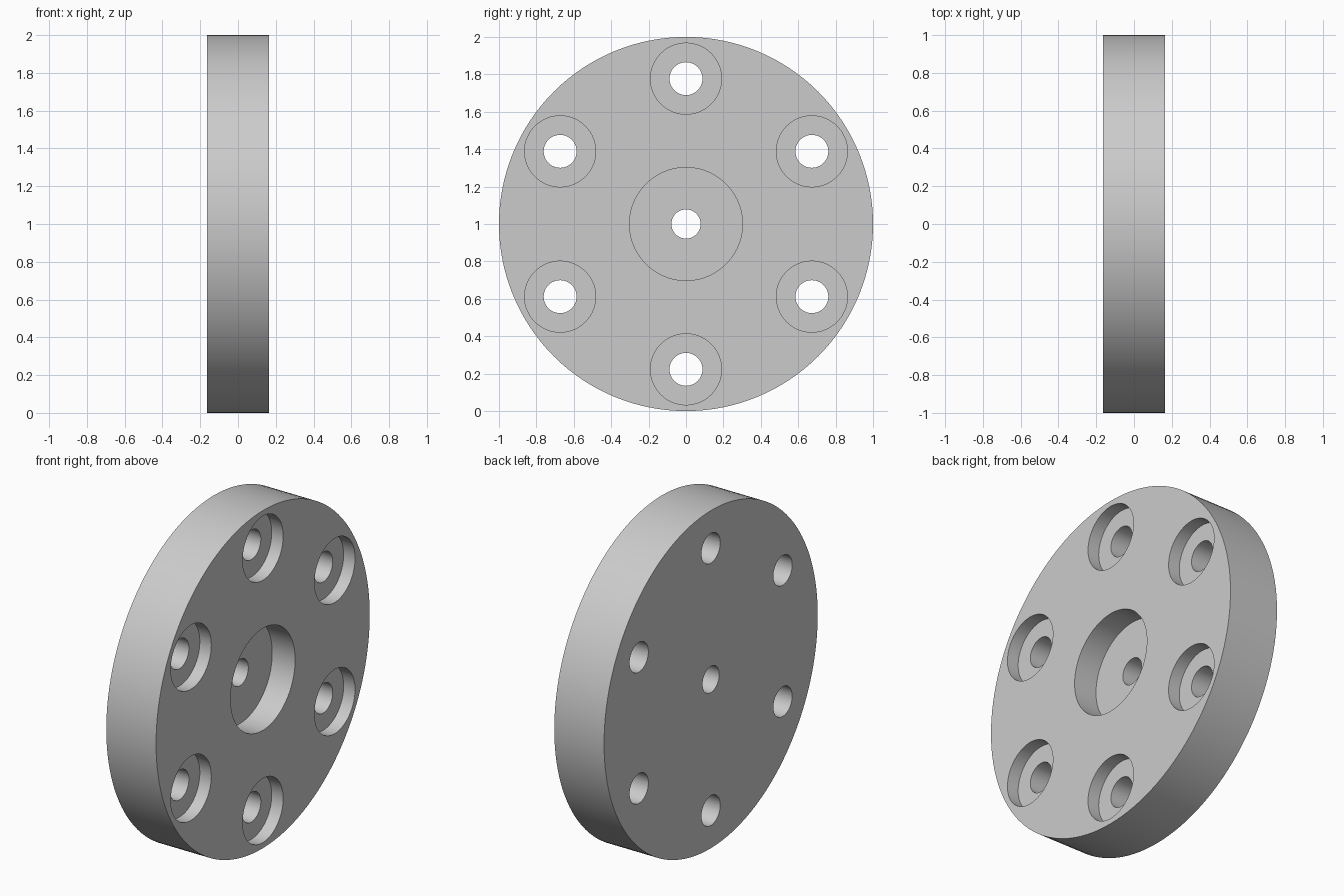
import bpy, bmesh, math
from mathutils import Matrix, Vector

cube = bpy.data.objects.get("Cube")
if cube:
    bpy.data.objects.remove(cube, do_unlink=True)

HALF = 0.163           # half the plate thickness
BOLT_CIRCLE = 0.777
CENTRE = (0.0, 1.0)    # plate centre in y, z
bolts = [(BOLT_CIRCLE * math.sin(a), 1 + BOLT_CIRCLE * math.cos(a))
         for a in (math.radians(60 * i) for i in range(6))]

steel = bpy.data.materials.new("plain grey")
steel.use_nodes = True
grey = (0.6, 0.6, 0.6, 1)
steel.diffuse_color = grey
steel.node_tree.nodes["Principled BSDF"].inputs["Base Color"].default_value = grey


def cylinders(name, specs):
    """One object holding cylinders along x: (centre, radius, x start, x end, sides)."""
    bm = bmesh.new()
    for (y, z), radius, x0, x1, sides in specs:
        place = Matrix.Translation(Vector(((x0 + x1) / 2, y, z))) @ Matrix.Rotation(math.pi / 2, 4, 'Y')
        bmesh.ops.create_cone(bm, cap_ends=True, segments=sides, radius1=radius,
                              radius2=radius, depth=x1 - x0, matrix=place)
    mesh = bpy.data.meshes.new(name)
    bm.to_mesh(mesh)
    bm.free()
    mesh.materials.append(steel)
    obj = bpy.data.objects.new(name, mesh)
    bpy.context.collection.objects.link(obj)
    return obj


# Round plate
plate = cylinders("flange_plate", [(CENTRE, 1.0, -HALF, HALF, 128)])

# Flat-bottomed recesses open towards +x, then through holes
recesses = cylinders("recess_cutter",
                     [(CENTRE, 0.302, HALF - 0.15, HALF + 0.1, 96)] +
                     [(b, 0.19, HALF - 0.075, HALF + 0.1, 64) for b in bolts])
holes = cylinders("hole_cutter",
                  [(CENTRE, 0.078, -HALF - 0.1, HALF + 0.2, 48)] +
                  [(b, 0.088, -HALF - 0.1, HALF + 0.2, 48) for b in bolts])

bpy.ops.object.select_all(action='DESELECT')
plate.select_set(True)
bpy.context.view_layer.objects.active = plate
for cutter in (recesses, holes):
    cutter.hide_render = True
    cut = plate.modifiers.new(cutter.name, 'BOOLEAN')
    cut.operation = 'DIFFERENCE'
    cut.solver = 'EXACT'
    cut.object = cutter
    bpy.ops.object.modifier_apply(modifier=cut.name)
    bpy.data.objects.remove(cutter, do_unlink=True)

# Smooth walls with crisp rims
bpy.ops.object.shade_smooth_by_angle(angle=math.radians(30))
